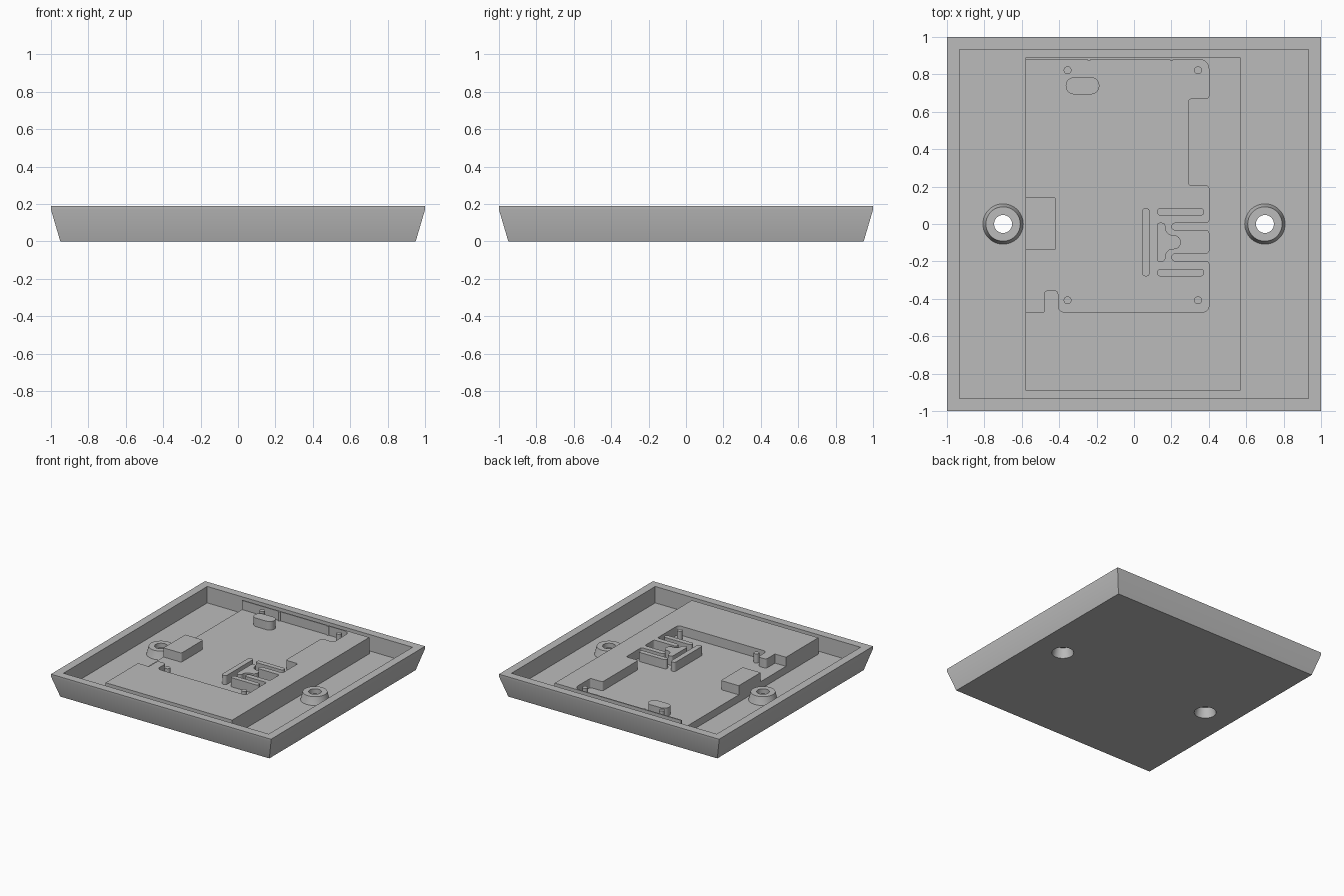
import bpy, bmesh, math
from mathutils import Vector

FLOOR, POCKET, TOP = 0.055, 0.115, 0.19

old = bpy.data.objects.get("Cube")
if old:
    bpy.data.objects.remove(old, do_unlink=True)

grey = bpy.data.materials.new("light_grey")
grey.use_nodes = True
grey.diffuse_color = (0.5, 0.5, 0.5, 1)
grey.node_tree.nodes["Principled BSDF"].inputs["Base Color"].default_value = (0.5, 0.5, 0.5, 1)


def finish(name, bm):
    bmesh.ops.recalc_face_normals(bm, faces=bm.faces)
    mesh = bpy.data.meshes.new(name)
    bm.to_mesh(mesh)
    bm.free()
    mesh.materials.append(grey)
    obj = bpy.data.objects.new(name, mesh)
    bpy.context.collection.objects.link(obj)
    return obj


def activate(obj):
    bpy.ops.object.select_all(action='DESELECT')
    obj.select_set(True)
    bpy.context.view_layer.objects.active = obj


def smooth(obj):
    activate(obj)
    bpy.ops.object.shade_smooth_by_angle(angle=math.radians(25))


def fillet(corners, steps=6):
    """Outline from (x, y) or (x, y, radius) corners."""
    out = []
    for i, c in enumerate(corners):
        p = Vector(c[:2])
        r = c[2] if len(c) > 2 else 0
        if not r:
            out.append(p)
            continue
        a = (Vector(corners[i - 1][:2]) - p).normalized()
        b = (Vector(corners[(i + 1) % len(corners)][:2]) - p).normalized()
        half = a.angle(b) / 2
        mid = p + (a + b).normalized() * (r / math.sin(half))
        start = p + a * (r / math.tan(half)) - mid
        end = p + b * (r / math.tan(half)) - mid
        sweep = start.angle(end)
        for k in range(steps + 1):
            t = k / steps
            out.append(mid + (start * math.sin((1 - t) * sweep)
                              + end * math.sin(t * sweep)) / math.sin(sweep))
    return out


def prism(name, corners, z0, z1):
    bm = bmesh.new()
    face = bm.faces.new([bm.verts.new((p.x, p.y, z0)) for p in fillet(corners)])
    new = bmesh.ops.extrude_face_region(bm, geom=[face], use_keep_orig=True)["geom"]
    for v in new:
        if isinstance(v, bmesh.types.BMVert):
            v.co.z = z1
    obj = finish(name, bm)
    smooth(obj)
    return obj


def rect(x0, x1, y0, y1, r=0):
    return [(x0, y0, r), (x1, y0, r), (x1, y1, r), (x0, y1, r)]


def rings(bm, profile, sides, cx=0, turn=0.0):
    """Capped stack of regular rings from (radius, z) pairs."""
    loops = []
    for r, z in profile:
        angles = [turn + 2 * math.pi * k / sides for k in range(sides)]
        loops.append([bm.verts.new((cx + r * math.cos(a), r * math.sin(a), z)) for a in angles])
    for lo, hi in zip(loops, loops[1:]):
        for k in range(sides):
            n = (k + 1) % sides
            bm.faces.new((lo[k], lo[n], hi[n], hi[k]))
    bm.faces.new(loops[0][::-1])
    bm.faces.new(loops[-1])


# Tray with sloping outer walls
bm = bmesh.new()
section = [(0.95, 0), (1, 0.17), (1, TOP), (0.933, TOP), (0.933, FLOOR)]
rings(bm, [(r * math.sqrt(2), z) for r, z in section], 4, turn=math.pi / 4)
tray = finish("tray", bm)

# Tapered screw bosses
bm = bmesh.new()
for x in (-0.7, 0.7):
    rings(bm, [(0.11, FLOOR - 0.005), (0.108, FLOOR), (0.092, 0.12)], 48, x)
bosses = finish("screw_bosses", bm)

# Screw holes, recessed from below
bm = bmesh.new()
for x in (-0.7, 0.7):
    rings(bm, [(0.085, -0.01), (0.065, 0.08), (0.048, 0.08), (0.048, 0.25)], 48, x)
cutter = finish("screw_hole_cutter", bm)
cutter.hide_render = True
for obj in (tray, bosses):
    mod = obj.modifiers.new("holes", 'BOOLEAN')
    mod.object = cutter
    mod.operation = 'DIFFERENCE'
    mod.solver = 'EXACT'
    activate(obj)
    bpy.ops.object.modifier_apply(modifier=mod.name)
    smooth(obj)
bpy.data.objects.remove(cutter, do_unlink=True)

# Raised platform: solid base, then upper layer around the open-sided pocket
L, R, Y = -0.58, 0.57, 0.89
prism("platform_base", rect(L, R, -Y, Y), FLOOR - 0.005, POCKET)
outline = [(L, -Y), (R, -Y), (R, Y), (L, Y), (L, 0.88),
           (0.4, 0.88, 0.05), (0.4, 0.67, 0.015), (0.29, 0.67, 0.015),
           (0.29, 0.205, 0.015), (0.4, 0.205, 0.015)]
# fingers reaching into the pocket
for hi, lo in ((0.007, -0.035), (-0.157, -0.2)):
    outline += [(0.4, hi, 0.015), (0.2, hi, 0.02), (0.2, lo, 0.02), (0.4, lo, 0.015)]
# lower pocket edge with its locating tab
outline += [(0.4, -0.47, 0.03), (-0.405, -0.47, 0.03), (-0.405, -0.355, 0.02),
            (-0.48, -0.355, 0.02), (-0.48, -0.47), (L, -0.47)]
prism("platform_rim", outline, POCKET, TOP)

# Supports standing in the pocket
base = POCKET - 0.005
prism("side_pad", [(L, -0.14), (-0.417, -0.14, 0.015), (-0.417, 0.143, 0.015), (L, 0.143)],
      base, TOP)
prism("oval_support", rect(-0.365, -0.185, 0.693, 0.785, 0.045), base, TOP - 0.005)
prism("long_rib", rect(0.043, 0.085, -0.28, 0.085, 0.02), base, TOP)
for i, y in enumerate((-0.28, 0.045)):
    prism(f"cross_rib_{i + 1}", rect(0.123, 0.375, y, y + 0.04, 0.019), base, TOP)
upper = [(0.123, 0.007, 0.015), (0.168, 0.007, 0.02), (0.168, -0.06, 0.04), (0.25, -0.06, 0.036)]
lower = [(x, -0.195 - y, r) for x, y, r in reversed(upper)]
prism("tongue_rib", upper + lower, base, TOP)

# Locating pins and tiny wall pips
for i, (x, y, r) in enumerate([(x, y, 0.021) for x in (-0.355, 0.342) for y in (-0.408, 0.822)]
                              + [(x, 0.88, 0.009) for x in (-0.24, 0.2)]):
    kind = "locating_pin" if r > 0.01 else "wall_pip"
    s = r * 0.999
    prism(f"{kind}_{i + 1}", rect(x - r, x + r, y - r, y + r, s), base, TOP)
